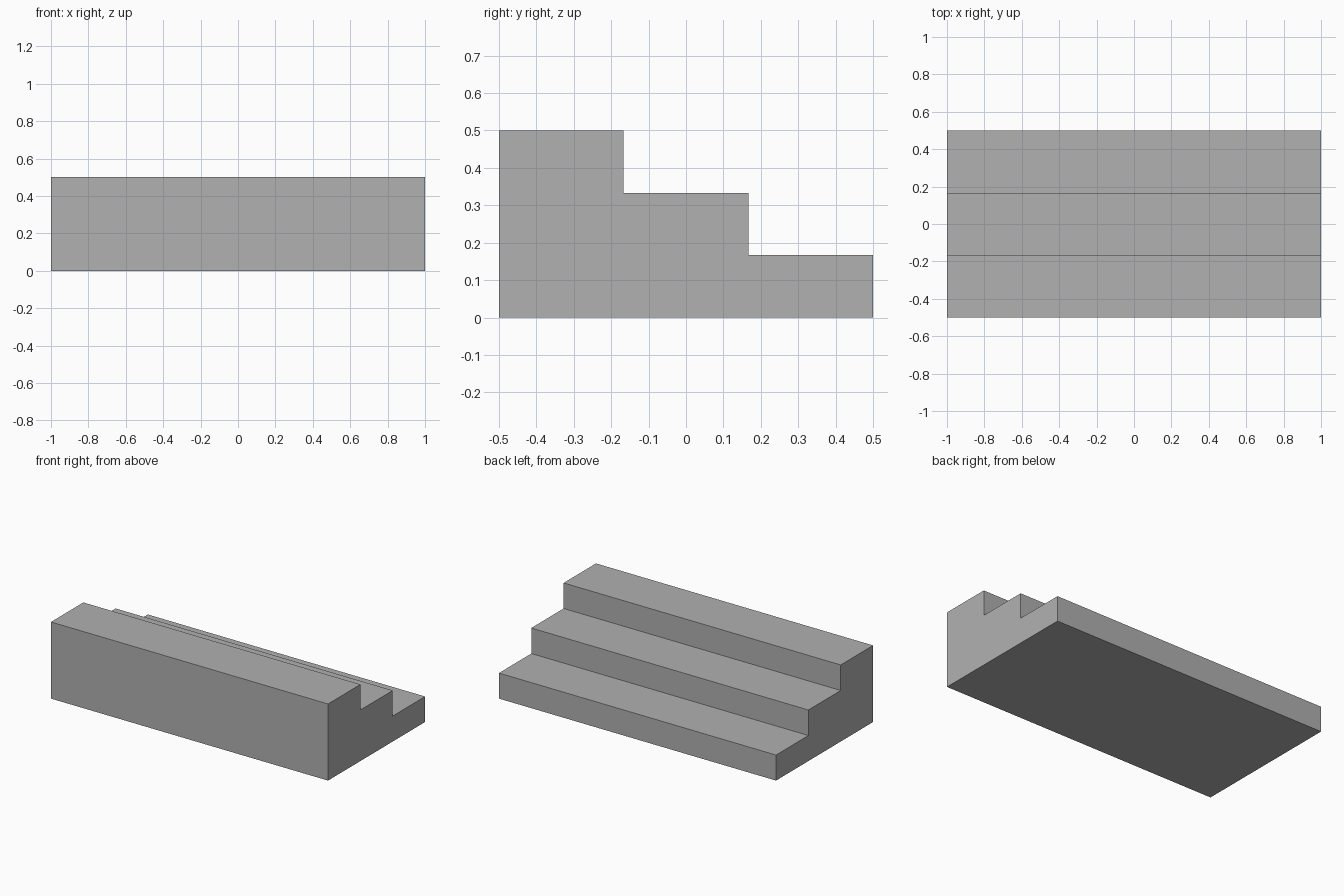
import bpy
import bmesh

if "Cube" in bpy.data.objects:
    bpy.data.objects.remove(bpy.data.objects["Cube"])

STEPS = 3
WIDTH, DEPTH, HEIGHT = 2.0, 1.0, 0.5
tread, riser = DEPTH / STEPS, HEIGHT / STEPS

# Stepped side profile (y, z): tallest step at the front, descending to the back
profile = [(DEPTH / 2, 0), (-DEPTH / 2, 0)]
for i in range(STEPS):
    z = HEIGHT - i * riser
    y = -DEPTH / 2 + i * tread
    profile += [(y, z), (y + tread, z)]

# Extrude the profile across the width
bm = bmesh.new()
side = bm.faces.new([bm.verts.new((-WIDTH / 2, y, z)) for y, z in profile])
extruded = bmesh.ops.extrude_face_region(bm, geom=[side], use_keep_orig=True)
moved = [g for g in extruded["geom"] if isinstance(g, bmesh.types.BMVert)]
bmesh.ops.translate(bm, verts=moved, vec=(WIDTH, 0, 0))
bmesh.ops.recalc_face_normals(bm, faces=bm.faces)

mesh = bpy.data.meshes.new("stairs")
bm.to_mesh(mesh)
bm.free()

# Dark grey finish
grey = bpy.data.materials.new("dark_grey")
grey.diffuse_color = (0.44, 0.44, 0.44, 1)
grey.use_nodes = True
grey.node_tree.nodes["Principled BSDF"].inputs["Base Color"].default_value = grey.diffuse_color
mesh.materials.append(grey)
bpy.context.collection.objects.link(bpy.data.objects.new("stairs", mesh))
